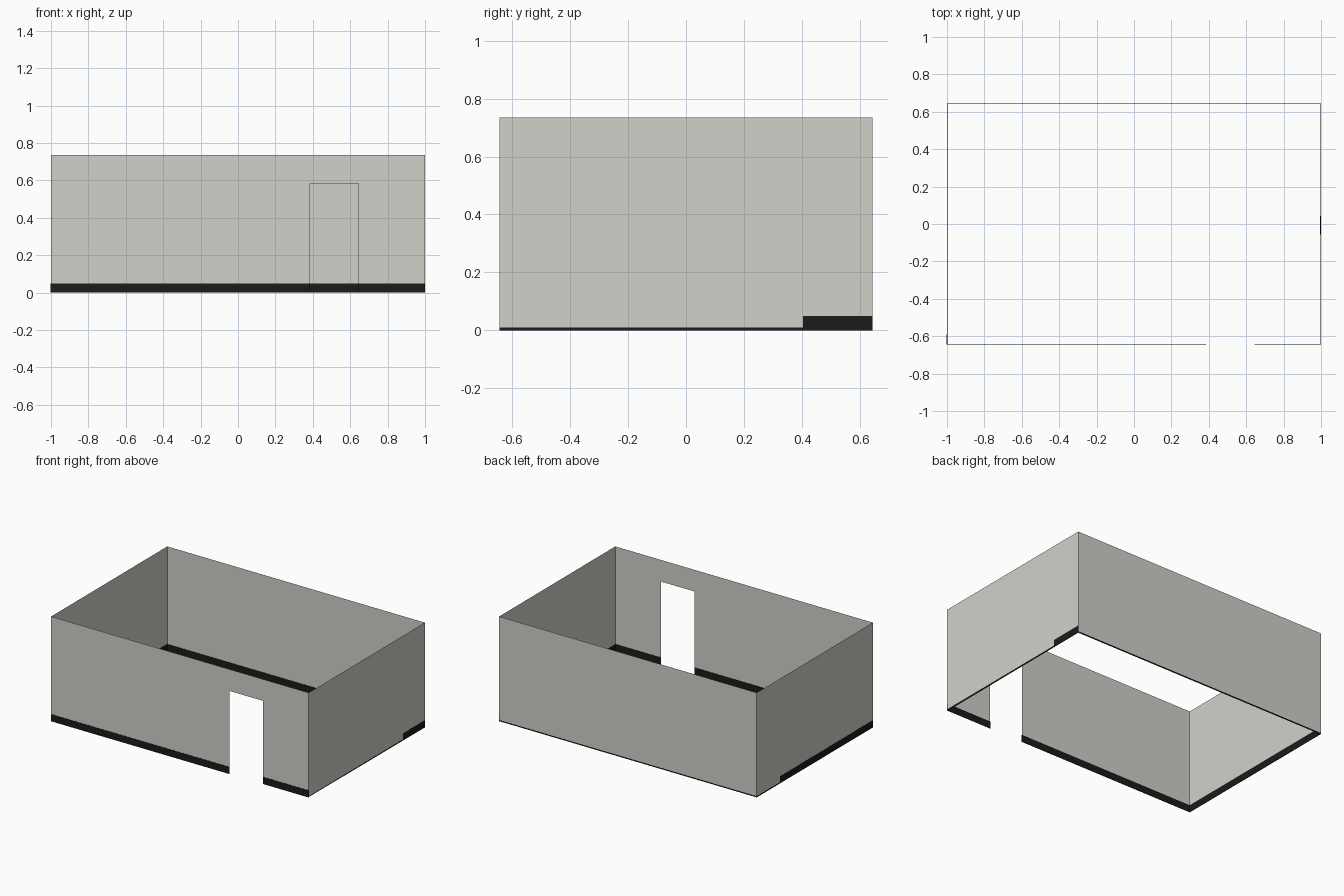
import bpy, bmesh

if "Cube" in bpy.data.objects:
    bpy.data.objects.remove(bpy.data.objects["Cube"])

X, Y = 1.0, 0.644            # half sizes of the room
WALL_BOTTOM, WALL_TOP = 0.009, 0.735
DOOR_L, DOOR_R, DOOR_TOP = 0.385, 0.645, 0.583
SKIRT_TOP, SKIRT_THICK = 0.05, 0.003


def material(name, rgb):
    m = bpy.data.materials.new(name)
    m.diffuse_color = (*rgb, 1)
    m.use_nodes = True
    m.node_tree.nodes["Principled BSDF"].inputs["Base Color"].default_value = m.diffuse_color
    return m


PLASTER = material("warm grey plaster", (0.64, 0.63, 0.59))
BLACK = material("black skirting", (0.011, 0.011, 0.011))


def finish(name, bm, mat):
    bmesh.ops.remove_doubles(bm, verts=bm.verts, dist=1e-5)
    bmesh.ops.recalc_face_normals(bm, faces=bm.faces)
    me = bpy.data.meshes.new(name)
    bm.to_mesh(me)
    bm.free()
    me.materials.append(mat)
    ob = bpy.data.objects.new(name, me)
    bpy.context.collection.objects.link(ob)


def wall(name, outline):
    bm = bmesh.new()
    bm.faces.new([bm.verts.new(p) for p in outline])
    finish(name, bm, PLASTER)


def upright(a, b):
    """Rectangle from floor to wall top between two plan points."""
    return [(*a, WALL_BOTTOM), (*b, WALL_BOTTOM), (*b, WALL_TOP), (*a, WALL_TOP)]


def skirting(name, plan):
    """Thin board extruded up from its four plan corners."""
    bm = bmesh.new()
    base = bm.faces.new([bm.verts.new((x, y, 0)) for x, y in plan])
    top = bmesh.ops.extrude_face_region(bm, geom=[base], use_keep_orig=True)
    verts = [v for v in top["geom"] if isinstance(v, bmesh.types.BMVert)]
    bmesh.ops.translate(bm, verts=verts, vec=(0, 0, SKIRT_TOP))
    finish(name, bm, BLACK)


# Paper-thin walls, the front one notched by the doorway
wall("back_wall", upright((-X, Y), (X, Y)))
wall("left_wall", upright((-X, -Y), (-X, Y)))
wall("right_wall", upright((X, -Y), (X, Y)))
wall("front_wall", [(x, -Y, z) for x, z in (
    (-X, WALL_BOTTOM), (DOOR_L, WALL_BOTTOM), (DOOR_L, DOOR_TOP),
    (DOOR_R, DOOR_TOP), (DOOR_R, WALL_BOTTOM), (X, WALL_BOTTOM),
    (X, WALL_TOP), (-X, WALL_TOP))])

# Skirting: front boards straddle the wall, the back one sits inside it
T = SKIRT_THICK
for name, x0, x1 in (("front_skirting_left", -X, DOOR_L),
                     ("front_skirting_right", DOOR_R, X)):
    y0 = -Y - T / 3
    skirting(name, [(x0, y0), (x1, y0), (x1, y0 + T), (x0, y0 + T)])
skirting("back_skirting", [(-X, Y - T), (X, Y - T), (X, Y - 0.0006), (-X, Y - 0.0006)])

# Side boards run slightly skewed, so they poke through part of each wall
for name, s, front, back in (("right_skirting", 1, -0.0035, 0.0008),
                             ("left_skirting", -1, 0.0012, -0.0003)):
    skirting(name, [(s * (X + front), -Y), (s * (X + back), Y),
                    (s * (X + back - T), Y), (s * (X + front - T), -Y)])
